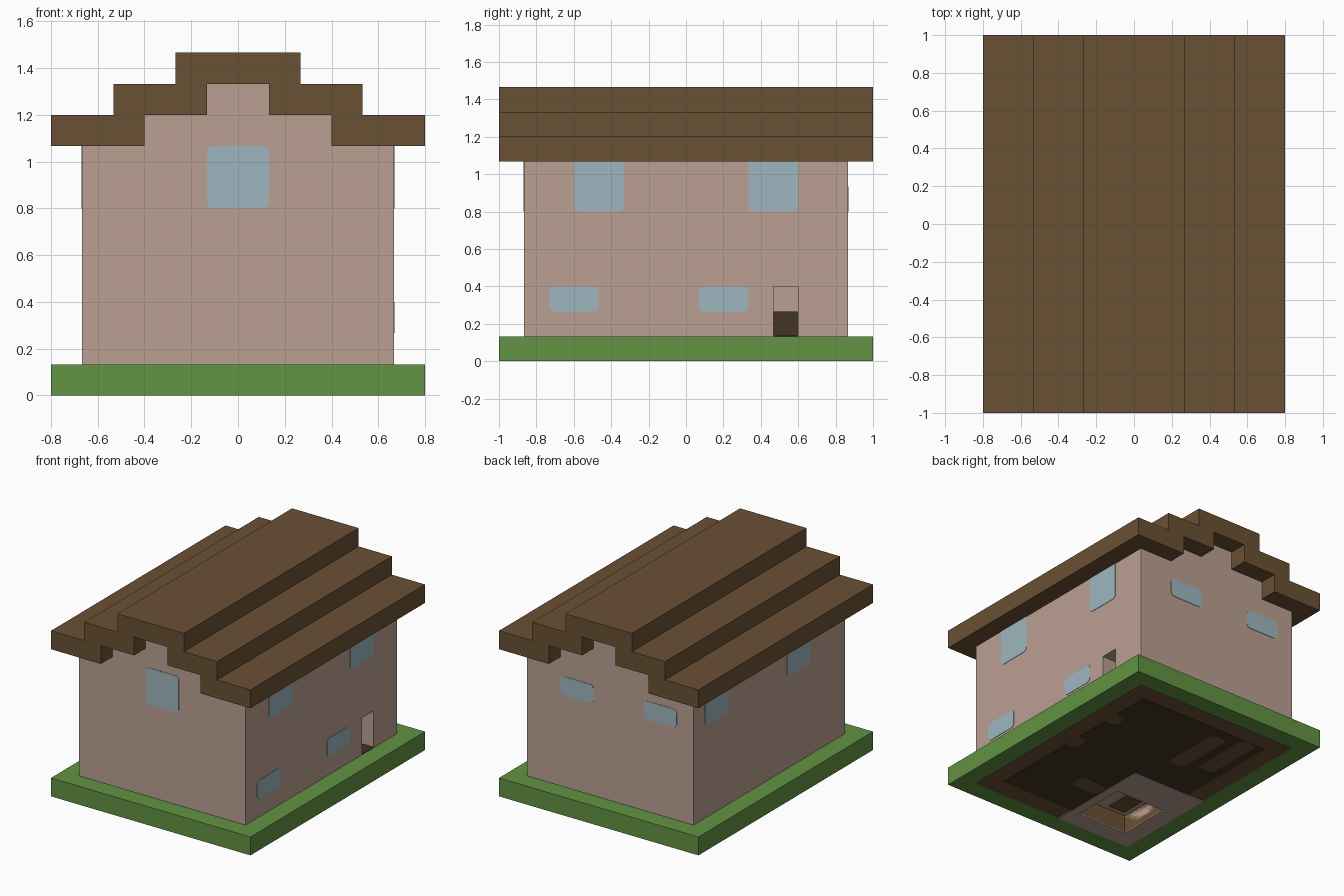
import bpy, bmesh, math

cube = bpy.data.objects.get("Cube")
if cube:
    bpy.data.objects.remove(cube, do_unlink=True)

B = 2 / 15  # one building block


def material(name, rgb):
    lin = [((c / 255 + 0.055) / 1.055) ** 2.4 for c in rgb] + [1]
    m = bpy.data.materials.new(name)
    m.use_nodes = True
    m.diffuse_color = lin
    m.node_tree.nodes["Principled BSDF"].inputs["Base Color"].default_value = lin
    return m


plaster = material("pink plaster", (187, 160, 147))
wood = material("brown wood", (106, 81, 52))
grass = material("grass green", (98, 147, 66))
glass = material("pale blue glass", (158, 183, 191))
dark = material("dark brown", (68, 52, 38))


def prism(name, outline, axis, lo, hi, mat):
    """Extrude a flat outline along an axis."""
    def place(u, v, d):
        return {"X": (d, u, v), "Y": (u, d, v), "Z": (u, v, d)}[axis]
    bm = bmesh.new()
    low = [bm.verts.new(place(u, v, lo)) for u, v in outline]
    high = [bm.verts.new(place(u, v, hi)) for u, v in outline]
    bm.faces.new(low)
    bm.faces.new(high)
    n = len(outline)
    for i in range(n):
        j = (i + 1) % n
        bm.faces.new((low[i], low[j], high[j], high[i]))
    bmesh.ops.recalc_face_normals(bm, faces=bm.faces)
    me = bpy.data.meshes.new(name)
    bm.to_mesh(me)
    bm.free()
    me.materials.append(mat)
    ob = bpy.data.objects.new(name, me)
    bpy.context.collection.objects.link(ob)
    return ob


def box(name, x, y, z, mat):
    return prism(name, [(x[0], y[0]), (x[1], y[0]), (x[1], y[1]), (x[0], y[1])],
                 "Z", z[0], z[1], mat)


def frame(name, ox, oy, ix, iy, z, mat):
    """Four boxes around a rectangular opening."""
    box(name + "_front", ox, (oy[0], iy[0]), z, mat)
    box(name + "_back", ox, (iy[1], oy[1]), z, mat)
    box(name + "_right", (ox[0], ix[0]), iy, z, mat)
    box(name + "_left", (ix[1], ox[1]), iy, z, mat)


def rounded(u, v, r=0.028):
    pts = []
    corners = [(u[1] - r, v[1] - r), (u[0] + r, v[1] - r),
               (u[0] + r, v[0] + r), (u[1] - r, v[0] + r)]
    for k, (cu, cv) in enumerate(corners):
        for s in range(5):
            a = (k + s / 4) * math.pi / 2
            pts.append((cu + r * math.cos(a), cv + r * math.sin(a)))
    return pts


def cut(ob, cutter):
    mod = ob.modifiers.new("cut", "BOOLEAN")
    mod.operation = "DIFFERENCE"
    mod.solver = "EXACT"
    mod.object = cutter
    cutter.hide_render = True
    cutter.hide_set(True)
    cutter.display_type = "WIRE"


def mirrored(half):
    return half + [(-u, v) for u, v in reversed(half)]


# Lawn around the house
HX, HY = 5 * B, 6.5 * B
frame("lawn", (-6 * B, 6 * B), (-1, 1), (-HX, HX), (-HY, HY), (0, B), grass)

# Stepped gable walls
walls = prism("walls", mirrored([(5 * B, B), (5 * B, 8 * B), (3 * B, 8 * B),
                                 (3 * B, 9 * B), (B, 9 * B), (B, 10 * B)]),
              "Y", -HY, HY, plaster)

# Stepped roof
prism("roof", mirrored([(B, 10 * B), (B, 9 * B), (3 * B, 9 * B), (3 * B, 8 * B),
                        (6 * B, 8 * B), (6 * B, 9 * B), (4 * B, 9 * B),
                        (4 * B, 10 * B), (2 * B, 10 * B), (2 * B, 11 * B)]),
      "Y", -1, 1, wood)

# Doorway recess with a dark step
DY = (3.5 * B, 4.5 * B)
cut(walls, box("doorway_cutter", (3 * B, 6 * B), DY, (0.1, 3 * B), plaster))
box("door_step", (3 * B, 4 * B), DY, (B, 2 * B), dark)
box("door_floor", (4 * B, 5 * B), DY, (B, B + 0.005), dark)

# Windows: side, centre along the wall, bottom and top in blocks
T = 0.003
windows = [("front", 0, 6, 8), ("back", 2, 6, 7), ("back", -3, 6, 7),
           ("left", -3.5, 6, 8.3), ("left", 3.5, 6, 8.3),
           ("left", -4.5, 2, 3), ("left", 1.5, 2, 3),
           ("right", -2.5, 6, 8.3), ("right", 4.5, 6, 8.3)]
for i, (side, c, z0, z1) in enumerate(windows):
    axis = "X" if side in ("left", "right") else "Y"
    d = HX if axis == "X" else HY
    if side in ("front", "right"):
        d = -d
    shape = rounded(((c - 1) * B, (c + 1) * B), (z0 * B, z1 * B))
    prism(f"{side}_window_{i}", shape, axis, d - T, d + T, glass)

# Foundation, dark floor and a plastered pit underneath
PX, PY = (-4 * B, -B), (-5.5 * B, -2.5 * B)
pit = box("pit_cutter", PX, PY, (-0.1, B + 0.05), plaster)
foundation = box("foundation", (-HX, HX), (-HY, HY), (0.006, B), wood)
floor = box("cellar_floor", (-4 * B, 4 * B), (-5.5 * B, 5.5 * B), (0.003, 0.01), dark)
cut(foundation, pit)
cut(floor, pit)
frame("pit_rim", (-HX, -0.5 * B), (-HY, -0.5 * B), PX, PY, (0, B - 0.002), plaster)
box("pit_beam", (-3.7 * B, -2.7 * B), (-5.2 * B, -3.8 * B), (B - 0.008, B), wood)

# Wooden inlays in the cellar floor
for i, (x, y) in enumerate([((-2, -1), (1.5, 5)), ((-3.5, -2.5), (2, 5.5)),
                            ((3.4, 4.3), (2.5, 3.5)), ((3.4, 4.3), (-0.5, 0.5)),
                            ((-0.4, 1.3), (-3.5, -2.5))]):
    shape = rounded([v * B for v in x], [v * B for v in y], 0.04)
    prism(f"floor_inlay_{i}", shape, "Z", 0.001, 0.006, wood)
